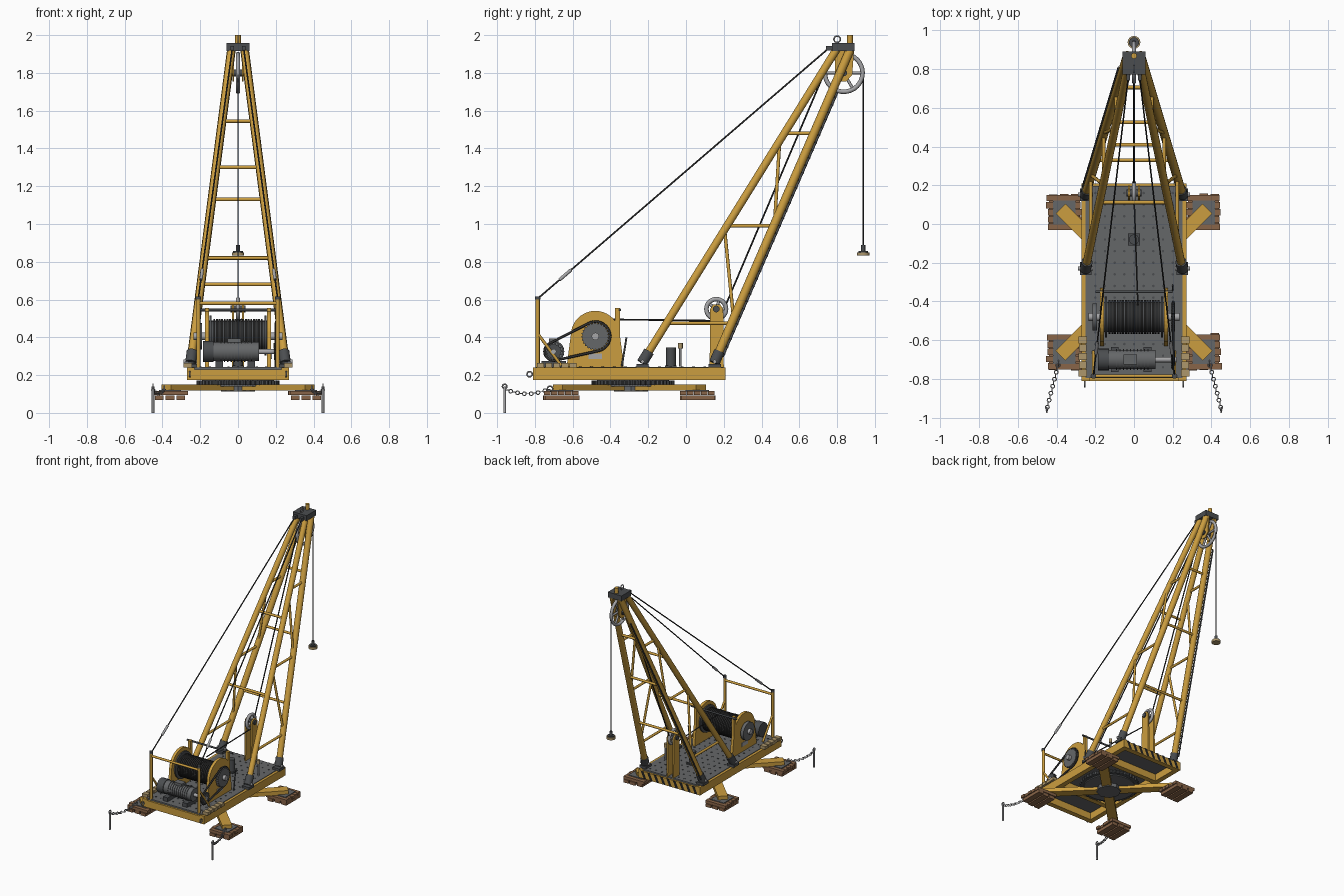
import bpy, bmesh, math, random
from mathutils import Vector as V, Matrix as M

random.seed(4)
if "Cube" in bpy.data.objects:
    bpy.data.objects.remove(bpy.data.objects["Cube"])


def material(name, r, g, b):
    m = bpy.data.materials.new(name)
    m.use_nodes = True
    m.diffuse_color = (r, g, b, 1)
    m.node_tree.nodes["Principled BSDF"].inputs["Base Color"].default_value = (r, g, b, 1)
    return m


YELLOW = material("ochre paint", .60, .34, .05)
DECK = material("deck grey", .13, .135, .14)
GUN = material("gunmetal", .07, .075, .08)
STEEL = material("light steel", .38, .38, .39)
ROPE = material("dark rope", .03, .03, .03)
BLACK = material("stripe black", .015, .015, .015)
WOOD = material("timber", .25, .13, .065)
TAN = material("pale timber", .42, .31, .15)


def finish(name, bm, mat):
    me = bpy.data.meshes.new(name)
    bm.normal_update()
    bm.to_mesh(me)
    bm.free()
    me.materials.append(mat)
    ob = bpy.data.objects.new(name, me)
    bpy.context.collection.objects.link(ob)
    return ob


def boxes(name, items, mat, turn=0):
    bm = bmesh.new()
    for c, s in items:
        mx = M.Translation(c) @ M.Rotation(turn, 4, 'Z') @ M.Diagonal((*s, 1))
        bmesh.ops.create_cube(bm, size=1, matrix=mx)
    return finish(name, bm, mat)


def rods(name, pairs, r, mat, sides=12):
    bm = bmesh.new()
    for p, q in pairs:
        p, q = V(p), V(q)
        mx = M.Translation((p + q) / 2) @ (q - p).to_track_quat('Z', 'Y').to_matrix().to_4x4()
        bmesh.ops.create_cone(bm, cap_ends=True, segments=sides, radius1=r, radius2=r,
                              depth=(q - p).length, matrix=mx)
    for f in bm.faces:
        f.smooth = len(f.verts) == 4
        if not f.smooth:
            for e in f.edges:
                e.smooth = False
    return finish(name, bm, mat)


def prism(name, pts, lo, hi, mat, axis='x'):
    bm = bmesh.new()
    place = (lambda a, b, t: (t, a, b)) if axis == 'x' else (lambda a, b, t: (a, b, t))
    face = bm.faces.new([bm.verts.new(place(a, b, lo)) for a, b in pts])
    out = bmesh.ops.extrude_face_region(bm, geom=[face])
    bmesh.ops.translate(bm, vec=place(0, 0, hi - lo),
                        verts=[v for v in out["geom"] if isinstance(v, bmesh.types.BMVert)])
    bmesh.ops.recalc_face_normals(bm, faces=bm.faces)
    return finish(name, bm, mat)


def ring(name, c, big, small, mat, normal=(1, 0, 0), seg=16):
    bpy.ops.mesh.primitive_torus_add(major_radius=big, minor_radius=small,
                                     major_segments=seg, minor_segments=6)
    ob = bpy.context.object
    ob.name = name
    ob.matrix_world = M.Translation(c) @ V(normal).to_track_quat('Z', 'Y').to_matrix().to_4x4()
    ob.data.materials.append(mat)
    bpy.ops.object.shade_smooth()
    return ob


def arc(cy, cz, r, a0, a1, n):
    return [(cy + r * math.cos(a0 + (a1 - a0) * i / n),
             cz + r * math.sin(a0 + (a1 - a0) * i / n)) for i in range(n + 1)]


def gear(name, c, r, teeth, lo, hi, mat, axis, depth=.008):
    pts = []
    for i in range(teeth * 4):
        a = math.tau * i / (teeth * 4)
        rr = r if i % 4 < 2 else r - depth
        pts.append((c[0] + rr * math.cos(a), c[1] + rr * math.sin(a)))
    return prism(name, pts, lo, hi, mat, axis)


def sheave(name, c, r, w, spokes):
    c = V(c)
    ring(name + "_rim", c, r - .01, .012, STEEL, seg=32)
    ends = [V((0, math.cos(a), math.sin(a))) * (r - .012)
            for a in (math.tau * i / spokes for i in range(spokes))]
    rods(name + "_spokes", [(c, c + e) for e in ends], .008, STEEL, 8)
    rods(name + "_axle", [(c - V((w, 0, 0)), c + V((w, 0, 0)))], .018, GUN)


# Deck frame, plate and tread studs
boxes("deck_side_beams", [((s * .25, -.3, .207), (.04, 1.02, .064)) for s in (1, -1)], YELLOW)
boxes("deck_cross_beams", [((0, y, .203), (.48, .04, .056)) for y in (-.79, -.55, -.05, .19)], YELLOW)
boxes("deck_plate", [((0, -.3, .237), (.5, .99, .012))], DECK)
rods("tread_studs", [((x * .05, -.74 + y * .06, .242), (x * .05, -.74 + y * .06, .2455))
                     for x in range(-4, 5) for y in range(16)], .007, GUN, 6)
for i in range(9):
    x = -.25 + i * .056
    bm = bmesh.new()
    corners = [(x, .177), (x + .024, .177), (x + .05, .234), (x + .026, .234)]
    bm.faces.new([bm.verts.new((a, .213, b)) for a, b in reversed(corners)])
    finish("hazard_stripe", bm, BLACK)

# Slewing ring, hub and cross arms
gear("slew_gear", (0, -.28), .22, 48, .148, .172, GUN, 'z')
prism("slew_bearing", arc(0, -.28, .19, 0, math.tau * 31 / 32, 31), .14, .178, DECK, 'z')
prism("centre_hub", arc(0, -.29, .09, 0, math.tau * 7 / 8, 7), .112, .15, DECK, 'z')
for sx in (1, -1):
    for sy in (1, -1):
        cx, cy = sx * .36, -.3 + sy * .36
        boxes("outrigger_arm", [((sx * .21, -.3 + sy * .21, .134), (.48, .072, .032))],
              YELLOW, sx * sy * math.pi / 4)
        boxes("foot_plate", [((cx, cy, .118), (.115, .125, .008))], DECK)
        jit = lambda: random.uniform(-.008, .008)
        boxes("foot_planks_upper", [((cx + jit(), cy + k * .037, .105), (.178, .033, .022))
                                    for k in range(-2, 3)], WOOD)
        boxes("foot_planks_lower", [((cx + k * .057, cy + jit(), .081), (.046, .18, .024))
                                    for k in (-1, 0, 1)], WOOD)

# Ground stakes, anchor chains and tow rings
for s in (1, -1):
    top, foot = V((s * .45, -.955, .125)), V((s * .39, -.72, .128))
    rods("ground_stake", [((s * .45, -.96, 0), (s * .45, -.96, .14))], .007, STEEL, 8)
    ring("stake_ring", (s * .45, -.96, .14), .012, .004, STEEL)
    ring("foot_ring", foot, .014, .004, STEEL)
    for i in range(13):
        t = (i + .5) / 13
        p = top.lerp(foot, t) - V((0, 0, .1 * t * (1 - t)))
        link = ring("chain_link", p, .010, .0028, STEEL, (1, 0, 0) if i % 2 else (0, 0, 1), 10)
    ring("tow_ring", (s * .255, -.828, .205), .014, .004, STEEL)
    boxes("edge_planks", [((s * .265, -.77 + k * .043, .252), (.045 - .006 * (k % 2), .036, .024))
                          for k in range(5)], TAN)

# Boom legs, rungs, braces and feet


def inner(s, z):
    t = (z - .27) / 1.66
    return V((s * (.25 - .216 * t), -.23 + 1.03 * t, z))


def outer(s, z):
    t = (z - .27) / 1.66
    return V((s * (.25 - .216 * t), .152 + .72 * t, z))


for s in (1, -1):
    rods("boom_inner_leg", [(inner(s, .27), inner(s, 1.93))], .021, YELLOW, 16)
    rods("boom_outer_leg", [(outer(s, .27), outer(s, 1.93))], .023, YELLOW, 16)
    rods("boom_side_ties", [(inner(s, z), outer(s, z)) for z in (.475, .99, 1.48)], .0095, YELLOW)
    rods("boom_side_braces", [(inner(s, 1.44), outer(s, 1.0)), (inner(s, .97), outer(s, .5))],
         .009, YELLOW)
    for leg in (inner, outer):
        b = leg(s, .27)
        rods("leg_socket", [(leg(s, .265), leg(s, .325))], .029, GUN, 16)
        boxes("leg_base", [((b.x, b.y, .25), (.06, .065, .02))], GUN)
        rods("leg_pin", [((b.x - .038, b.y, .272), (b.x + .038, b.y, .272))], .01, STEEL)
rods("inner_rungs", [(inner(1, z), inner(-1, z)) for z in (.82, 1.3)], .0095, YELLOW)
rods("outer_rungs", [(outer(1, z), outer(-1, z)) for z in (.68, 1.13, 1.545)], .0095, YELLOW)

# Climbing rail on one outer leg
off = V((-.018, .027, -.008))
rods("climbing_rail", [(outer(-1, .3) + off, outer(-1, 1.72) + off)], .006, GUN, 8)
rods("climbing_rungs", [(outer(-1, .32 + i * .04), outer(-1, .32 + i * .04) + off * 1.2)
                        for i in range(35)], .004, GUN, 6)

# Boom head with main sheave
boxes("head_block", [((0, .832, 1.937), (.12, .12, .042))], GUN)
boxes("head_lugs", [((s * .03, .76, 1.93), (.018, .04, .025)) for s in (1, -1)], GUN)
rods("head_cap", [((0, .868, 1.955), (0, .868, 2.0))], .015, YELLOW)
ring("head_eye", (0, .8, 1.978), .017, .004, STEEL)
for s in (1, -1):
    prism("sheave_cheek", [(.79, 1.925), (.89, 1.925), (.88, 1.79), (.85, 1.755), (.815, 1.755), (.79, 1.79)],
          s * .026 - .004, s * .026 + .004, YELLOW)
sheave("main_sheave", (0, .835, 1.8), .11, .04, 6)

# Hoist rope and hook weight
rods("hoist_rope", [((0, .938, 1.8), (0, .938, .88)), ((0, .21, .57), (0, .745, 1.83)),
                    ((.02, -.42, .495), (0, .15, .488))], .0045, ROPE, 6)
rods("hook_weight", [((0, .938, .832), (0, .938, .85))], .033, TAN, 16)
rods("hook_weight_cap", [((0, .938, .848), (0, .938, .858))], .026, GUN, 16)
rods("hook_shank", [((0, .938, .855), (0, .938, .89))], .011, GUN)

# Lower guide sheave on its post
for s in (1, -1):
    prism("guide_post", [(.125, .24), (.2, .24), (.197, .55), (.18, .575), (.145, .575), (.128, .55)],
          s * .026 - .006, s * .026 + .006, YELLOW)
sheave("guide_sheave", (0, .16, .55), .062, .04, 5)

# Rear posts and guy lines
for s in (1, -1):
    rods("rear_post", [((s * .21, -.785, .24), (s * .21, -.785, .61))], .011, YELLOW)
    rods("rear_brace", [((s * .21, -.785, .42), (s * .21, -.66, .25))], .008, YELLOW)
    a, b = V((s * .21, -.785, .605)), V((s * .03, .755, 1.93))
    rods("guy_line", [(a, b)], .0045, ROPE, 6)
    rods("turnbuckle", [(a.lerp(b, .075), a.lerp(b, .115))], .009, STEEL, 8)
    rods("post_cap", [((s * .21, -.785, .6), (s * .21, -.785, .617))], .014, GUN)
rods("rear_crossbar", [((-.21, -.785, .58), (.21, -.785, .58))], .009, YELLOW)

# Winch: side housings, drum, wound rope, guard
housing = arc(-.48, .41, .13, 0, math.pi, 20) + [(-.63, .26), (-.63, .242), (-.33, .242), (-.33, .26)]
for s in (1, -1):
    prism("winch_housing", housing, s * .165 - .011, s * .165 + .011, YELLOW)
    boxes("guard_post", [((s * .165, -.362, .4), (.022, .026, .31))], YELLOW)
    boxes("maker_plate", [((s * .178, -.48, .3), (.005, .07, .03))], STEEL)
    rods("winch_hub", [((s * .17, -.48, .405), (s * .235, -.48, .405))], .02, STEEL)
rods("guard_bar", [((-.2, -.35, .545), (.2, -.35, .545))], .007, GUN)
rods("drum", [((-.16, -.48, .41), (.16, -.48, .41))], .078, GUN, 24)
rods("wound_rope", [((x * .014 - .005, -.48, .41), (x * .014 + .005, -.48, .41))
                    for x in range(-9, 10)], .088, ROPE, 24)
rods("drum_rims", [((s * .14, -.48, .41), (s * .15, -.48, .41)) for s in (1, -1)], .105, GUN, 24)
rods("brake_disc", [((-.19, -.48, .405), (-.215, -.48, .405))], .07, DECK, 24)
gear("drum_sprocket", (-.48, .405), .074, 26, .192, .212, DECK, 'x', .006)

# Motor, its sprocket and the drive chain
rods("motor_body", [((-.15, -.7, .325), (.11, -.7, .325))], .05, DECK, 20)
rods("motor_fins", [((x * .018 - .003, -.7, .325), (x * .018 + .003, -.7, .325))
                    for x in range(-5, 5)], .055, DECK, 20)
rods("motor_fan_cover", [((-.185, -.7, .325), (-.13, -.7, .325))], .056, GUN, 20)
rods("motor_shaft", [((.1, -.7, .325), (.22, -.7, .325))], .014, STEEL)
boxes("motor_feet", [((x, -.7, .258), (.04, .13, .032)) for x in (-.1, .07)], GUN)
boxes("motor_terminal_box", [((-.02, -.7, .383), (.07, .05, .02))], DECK)
gear("motor_sprocket", (-.7, .325), .045, 14, .19, .212, GUN, 'x')
big, small = V((-.48, .405)), V((-.7, .325))
d = small - big
phi, a = math.atan2(d.y, d.x), math.acos(.03 / d.length)
loop = arc(*big, .078, phi + a, phi + math.tau - a, 20) + arc(*small, .048, phi - a, phi + a, 10)
rods("drive_chain", [((.202, *loop[i - 1]), (.202, *loop[i])) for i in range(len(loop))],
     .007, ROPE, 6)

# Deck fittings: bollard, control levers
boxes("bollard_base", [((0, -.08, .247), (.06, .06, .01))], GUN)
rods("bollard", [((0, -.08, .245), (0, -.08, .345))], .026, GUN, 16)
rods("brake_lever", [((.2, -.34, .245), (.2, -.315, .4))], .005, GUN, 8)
rods("control_lever", [((.2, -.03, .245), (.2, -.03, .35))], .006, STEEL, 8)
rods("lever_knob", [((.2, -.03, .34), (.2, -.03, .37))], .013, TAN, 10)
